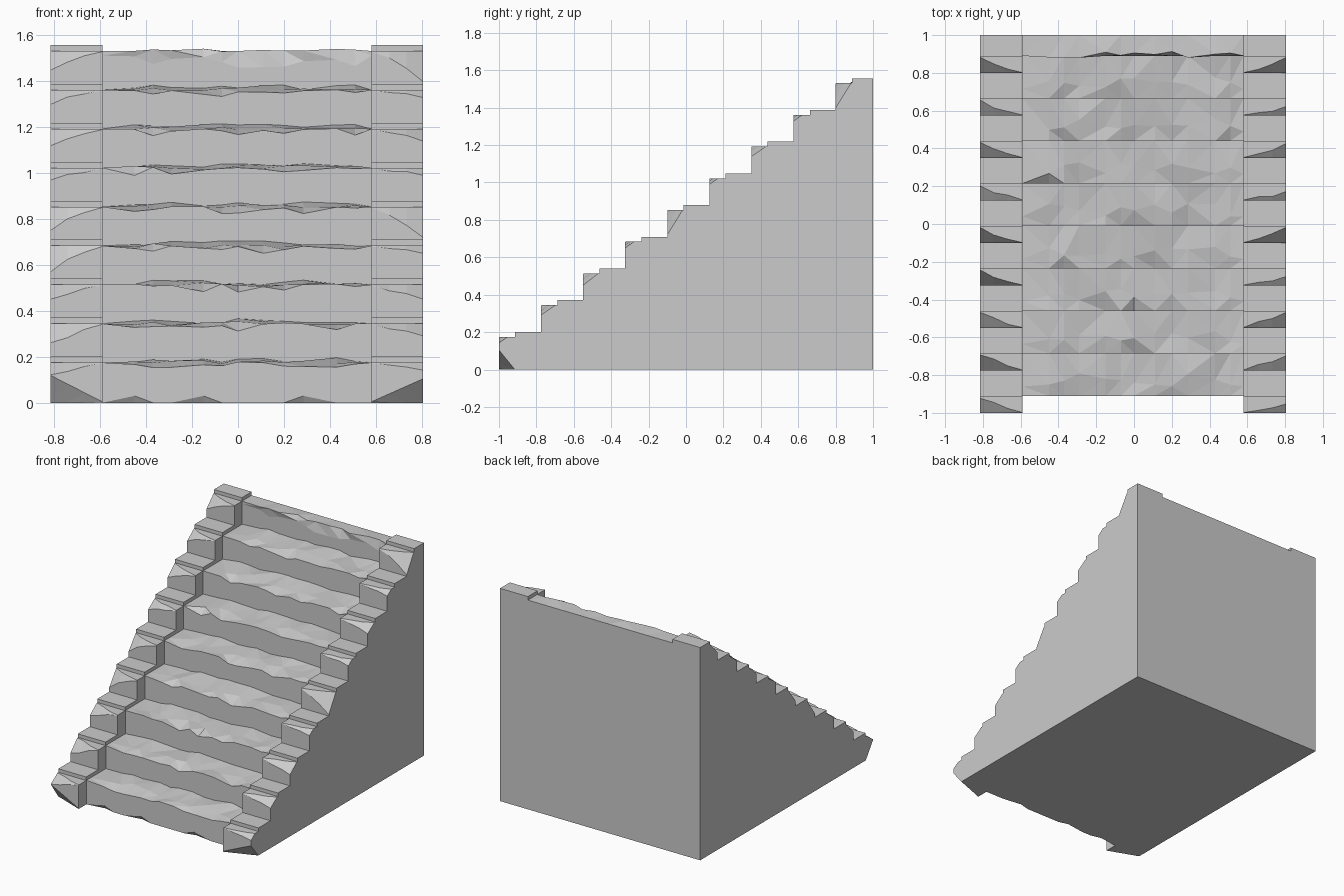
import bpy, bmesh, random

if "Cube" in bpy.data.objects:
    bpy.data.objects.remove(bpy.data.objects["Cube"])

random.seed(7)
STEPS, RUN, RISE = 9, 0.225, 0.1695
SIDE_Y, MID_Y, BASE_Z = -1.0, -0.91, 0.175


def loft(name, xs, profiles):
    """Skin a row of closed (y, z) outlines placed at successive x positions."""
    bm = bmesh.new()
    rows = [[bm.verts.new((x, y, z)) for y, z in p] for x, p in zip(xs, profiles)]
    n = len(rows[0])
    caps = [bm.faces.new(rows[0]), bm.faces.new(rows[-1][::-1])]
    quads = []
    for a, b in zip(rows, rows[1:]):
        for i in range(n):
            j = (i + 1) % n
            quads.append(bm.faces.new((a[i], b[i], b[j], a[j])))
    bmesh.ops.recalc_face_normals(bm, faces=bm.faces)
    # facet the worn stone, leaving the base and back alone
    bmesh.ops.triangulate(bm, faces=quads + caps)
    mesh = bpy.data.meshes.new(name)
    bm.to_mesh(mesh)
    bm.free()
    obj = bpy.data.objects.new(name, mesh)
    bpy.context.collection.objects.link(obj)
    return obj


# Worn central treads: wavy lips that dip at the front and rise to the back
xs = [-0.59, -0.45, -0.37, -0.29, -0.15, -0.07, 0.0, 0.11, 0.2, 0.285, 0.43, 0.51, 0.58]
profiles = []
for k, x in enumerate(xs):
    end = k in (0, len(xs) - 1)
    wear = lambda lo, hi: 0 if end else random.uniform(lo, hi)
    undercut = k in (1, 4, 9)
    p = [(1, 0), (MID_Y + (0.02 if undercut else 0), 0), (MID_Y, 0.03)]
    for s in range(STEPS):
        y, z = MID_Y + s * RUN, BASE_Z + s * RISE
        last = s == STEPS - 1
        dip = wear(-0.004, 0.034)
        if last:
            p += [(y, z - 0.02 - wear(0.0, 0.055)), (y + wear(-0.01, 0.025), z + wear(-0.002, 0.01)),
                  (1, z)]
        else:
            p += [(y, z - dip), (y + 0.05 + wear(0, 0.07), z + wear(-0.006, 0.01)),
                  (y + RUN, z + wear(0, 0.022))]
    profiles.append(p)
loft("worn_steps", xs, profiles)


# Side kerbs: two-level blocks whose outer front corners are chipped away
def kerb(name, inner, outer, chips, base_chip):
    ts = (0, 0.35, 0.68, 1)
    profs = []
    for t in ts:
        p = [(1, 0), (SIDE_Y + 0.085 * t, 0), (SIDE_Y, 0.004 + base_chip * t)]
        for s in range(STEPS):
            y, z = SIDE_Y + s * RUN, BASE_Z + s * RISE
            c = chips[s]
            jit = random.uniform(0.6, 1.15) if 0 < t < 1 else 1
            depth = min(0.08, c * 1.5) * t * jit
            drop = min(c * t * jit + 0.003, 0.135)
            end_y = 1 if s == STEPS - 1 else y + RUN
            p += [(y, z - drop), (y + 0.002 + depth, z),
                  (y + 0.087, z), (y + 0.087, z + 0.026), (end_y, z + 0.026)]
        profs.append(p)
    loft(name, [inner + (outer - inner) * t for t in ts], profs)


kerb("left_kerb", -0.59, -0.815, [0.05, 0.08, 0.06, 0.11, 0.1, 0.05, 0.07, 0.06, 0.08], 0.115)
kerb("right_kerb", 0.58, 0.805, [0.03, 0.05, 0.06, 0.03, 0.13, 0.03, 0.05, 0.03, 0.13], 0.1)
